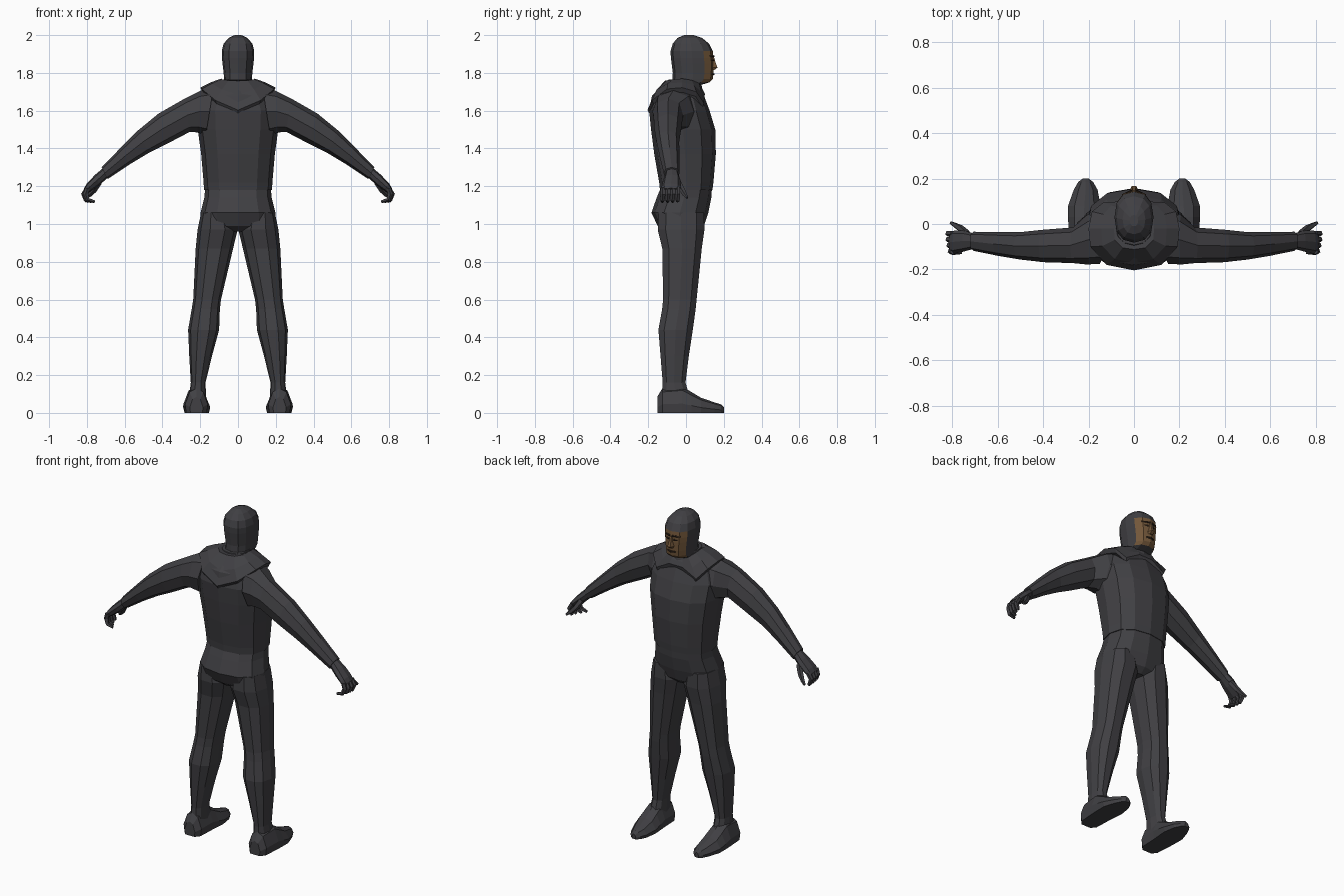
import bpy, bmesh, math
from mathutils import Vector


def material(name, rgb):
    m = bpy.data.materials.new(name)
    m.diffuse_color = (*rgb, 1)
    return m


CLOTH = material("charcoal_cloth", (0.052, 0.051, 0.057))
SKIN = material("brown_skin", (0.17, 0.095, 0.042))
DARK = material("dark_brown", (0.03, 0.018, 0.011))


def loft(name, rings, mat=CLOTH, mirror=False, caps=True):
    """Skin a list of equal-length rings; optionally add a mirrored copy."""
    bm = bmesh.new()
    for s in ((1, -1) if mirror else (1,)):
        rows = [[bm.verts.new((s * p[0], p[1], p[2])) for p in r] for r in rings]
        n = len(rows[0])
        for a, b in zip(rows, rows[1:]):
            for i in range(n):
                j = (i + 1) % n
                bm.faces.new((a[i], a[j], b[j], b[i]))
        if caps:
            bm.faces.new(rows[0])
            bm.faces.new(rows[-1])
    bmesh.ops.recalc_face_normals(bm, faces=bm.faces)
    me = bpy.data.meshes.new(name)
    bm.to_mesh(me)
    bm.free()
    me.materials.append(mat)
    ob = bpy.data.objects.new(name, me)
    bpy.context.collection.objects.link(ob)
    return ob


def power(v, e):
    return math.copysign(abs(v) ** e, v)


def level(z, x0, x1, yb, yf, n=12, e=0.85):
    """Horizontal rounded ring between x0..x1 and yb..yf."""
    out = []
    for i in range(n):
        t = 2 * math.pi * i / n
        out.append(((x0 + x1) / 2 + (x1 - x0) / 2 * power(math.cos(t), e),
                    (yb + yf) / 2 + (yf - yb) / 2 * power(math.sin(t), e), z))
    return out


def slanted(xt, zt, xb, zb, y0, y1, n=8):
    """Limb ring from a top point to a bottom point in the xz plane."""
    out = []
    for i in range(n):
        t = 2 * math.pi * i / n
        c, s = power(math.cos(t), 0.9), power(math.sin(t), 0.9)
        out.append(((xt + xb) / 2 + (xt - xb) / 2 * c,
                    (y0 + y1) / 2 + (y1 - y0) / 2 * s,
                    (zt + zb) / 2 + (zt - zb) / 2 * c))
    return out


def tube(name, paths, n=5, mirror=True, mat=CLOTH):
    """Tapered digits following (x, y, z, radius) points."""
    for k, path in enumerate(paths):
        rings = []
        for i, p in enumerate(path):
            a, b = Vector(path[max(i - 1, 0)][:3]), Vector(path[min(i + 1, len(path) - 1)][:3])
            d = (b - a).normalized()
            u = d.cross(Vector((0.3, 1, 0.1))).normalized()
            v = d.cross(u)
            rings.append([Vector(p[:3]) + p[3] * (u * math.cos(6.2832 * q / n) + v * math.sin(6.2832 * q / n))
                          for q in range(n)])
        loft(f"{name}_{k + 1}", rings, mat, mirror)


# jacket body
loft("jacket", [level(z, -w, w, b, f) for z, w, b, f in (
    (1.18, .180, -.138, .140), (1.22, .182, -.142, .145), (1.37, .195, -.168, .158),
    (1.50, .213, -.185, .155), (1.60, .218, -.195, .125), (1.68, .185, -.180, .095),
    (1.73, .110, -.130, .075))])

# trouser seat
loft("trouser_seat", [level(z, -w, w, b, f) for z, w, b, f in (
    (.96, .10, -.11, .06), (.99, .200, -.150, .095), (1.06, .198, -.183, .118),
    (1.14, .178, -.155, .134), (1.20, .173, -.130, .138))])

# trouser legs
loft("trouser_legs", [level(*r, n=10) for r in (
    (1.06, .03, .195, -.150, .10), (.97, .002, .214, -.155, .103), (.87, .026, .224, -.130, .088),
    (.60, .090, .237, -.125, .060), (.55, .096, .245, -.130, .055), (.44, .100, .264, -.150, .040),
    (.30, .138, .258, -.138, .018), (.16, .172, .250, -.126, .000), (.06, .168, .262, -.132, .03))],
    mirror=True)


# shoes, lofted heel to toe, with flat soles
def shoe_ring(y, x0, x1, h):
    w, c = (x1 - x0) / 2, (x0 + x1) / 2
    return [(c - w * .9, y, 0), (c - w, y, h * .35), (c - w * .6, y, h * .85), (c, y, h),
            (c + w * .6, y, h * .85), (c + w, y, h * .35), (c + w * .9, y, 0)]


loft("shoes", [shoe_ring(*r) for r in (
    (-.152, .185, .255, .085), (-.125, .160, .280, .13), (-.02, .155, .288, .14), (.03, .150, .290, .11),
    (.08, .147, .290, .08), (.15, .160, .265, .056), (.185, .180, .245, .045), (.200, .200, .225, .03))],
    mirror=True)

# sleeves
loft("sleeves", [slanted(*r) for r in (
    (.13, 1.72, .17, 1.47, -.175, .06), (.20, 1.705, .215, 1.485, -.178, .04),
    (.28, 1.665, .255, 1.488, -.172, -.015), (.42, 1.585, .375, 1.425, -.168, -.025),
    (.53, 1.495, .475, 1.375, -.156, -.036), (.62, 1.405, .575, 1.315, -.140, -.035),
    (.722, 1.300, .690, 1.238, -.118, -.034))], mirror=True)

# palms
loft("palms", [slanted(*r) for r in (
    (.712, 1.298, .690, 1.246, -.108, -.042), (.755, 1.262, .733, 1.205, -.120, -.030),
    (.800, 1.215, .772, 1.178, -.130, -.028), (.815, 1.190, .790, 1.165, -.125, -.034))], mirror=True)

# curled fingers and thumb
tube("finger", [[(.797, y, 1.190, .014), (.812 + d, y, 1.158, .014), (.800 + d, y * 1.04, 1.128, .012),
                 (.778 + c, y * 1.04, 1.118, .008)]
                for y, d, c in ((-.042, .005, .022), (-.068, .004, .012), (-.094, 0, -.004), (-.120, -.006, -.020))])
tube("thumb", [[(.735, -.045, 1.225, .018), (.762, -.020, 1.180, .016), (.785, -.006, 1.155, .012),
                (.806, .006, 1.138, .007)]])

# hooded head with neck; front opening coloured as skin
head = loft("hooded_head", [level(*r) for r in (
    (1.68, -.082, .082, -.100, .070), (1.735, -.078, .078, -.085, .075), (1.750, -.074, .074, -.078, .125),
    (1.768, -.074, .074, -.072, .142), (1.80, -.076, .076, -.070, .146), (1.85, -.082, .082, -.076, .147),
    (1.88, -.085, .085, -.080, .146), (1.915, -.086, .086, -.082, .142), (1.955, -.076, .076, -.070, .122),
    (1.985, -.050, .050, -.045, .085), (2.0, -.018, .018, -.010, .040))])
head.data.materials.append(SKIN)
for f in head.data.polygons:
    c = f.center
    if 1.758 < c.z < 1.92 and c.y > .085 and abs(c.x) < .064:
        f.material_index = 1

# nose
loft("nose", [[(-w, .135, z), (-w * .5, y, z), (w * .5, y, z), (w, .135, z)] for z, w, y in (
    (1.885, .010, .148), (1.850, .014, .158), (1.828, .021, .167), (1.815, .018, .150))], SKIN)


# brows, eyes and lips as slim shapes on the face
def feature(name, x0, x1, z0, z1, y0, y1, mat, mirror):
    loft(name, [[(x, y - .012, z0), (x, y, z0), (x, y + .003, (z0 + z1) / 2), (x, y, z1), (x, y - .012, z1)]
                for x, y in ((x0, y0), ((x0 + x1) / 2, (y0 + y1) / 2), (x1, y1))], mat, mirror)


feature("brows", .008, .052, 1.884, 1.893, .149, .128, DARK, True)
feature("eyes", .017, .041, 1.862, 1.871, .146, .133, DARK, True)
feature("lips", .000, .026, 1.788, 1.798, .149, .139, DARK, True)

# collar around the neck
loft("collar", [level(*r) for r in (
    (1.66, -.13, .13, -.14, .095), (1.725, -.095, .095, -.118, .085), (1.765, -.078, .078, -.092, .074))])

# folded-down hood cape draped over shoulders and back
half_out = [(.045, .100, 1.690), (.135, .095, 1.640), (.185, .055, 1.700), (.200, -.020, 1.722),
            (.192, -.100, 1.715), (.120, -.180, 1.655)]
half_in = [(.030, .075, 1.730), (.065, .070, 1.745), (.085, .030, 1.762), (.088, -.020, 1.770),
           (.085, -.070, 1.765), (.050, -.105, 1.760)]


def closed(half, tip):
    return half + [tip] + [(-x, y, z) for x, y, z in reversed(half)]


outer = closed(half_out, (0, -.204, 1.603))
inner = closed(half_in, (0, -.112, 1.758))
middle = [((a[0] + b[0]) / 2, (a[1] + b[1]) / 2 - (.012 if a[1] < -.09 else 0), (a[2] + b[2]) / 2 + .004)
          for a, b in zip(outer, inner)]
under = [(x * .93, y * .93, z - .025) for x, y, z in outer]
loft("hood_cape", [inner, middle, outer, under])
